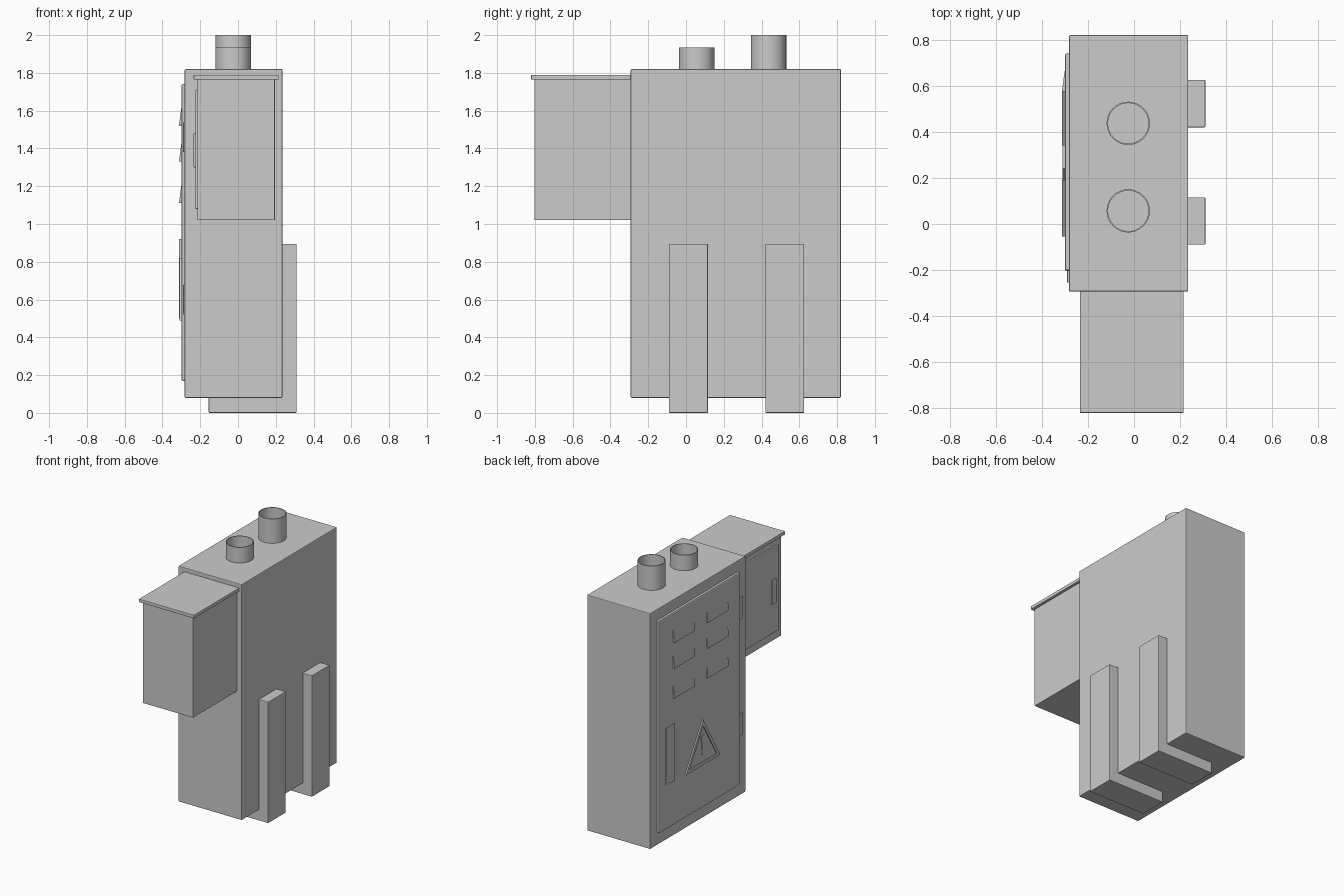
import bpy, bmesh, math
from mathutils import Vector

if "Cube" in bpy.data.objects:
    bpy.data.objects.remove(bpy.data.objects["Cube"])


def finish(name, bm, bevel=0.0, segments=2):
    bmesh.ops.recalc_face_normals(bm, faces=bm.faces)
    mesh = bpy.data.meshes.new(name)
    bm.to_mesh(mesh)
    bm.free()
    ob = bpy.data.objects.new(name, mesh)
    bpy.context.collection.objects.link(ob)
    if bevel:
        mod = ob.modifiers.new("bevel", 'BEVEL')
        mod.width, mod.segments = bevel, segments
        mod.limit_method = 'ANGLE'
    return ob


def prism(name, pts, axis, a, b, bevel=0.0):
    """Extrude a 2D outline along an axis from a to b."""
    place = {'x': lambda p: (a, p[0], p[1]),
             'y': lambda p: (p[0], a, p[1]),
             'z': lambda p: (p[0], p[1], a)}[axis]
    bm = bmesh.new()
    face = bm.faces.new([bm.verts.new(place(p)) for p in pts])
    ext = bmesh.ops.extrude_face_region(bm, geom=[face])
    move = Vector([b - a if c == axis else 0 for c in 'xyz'])
    bmesh.ops.translate(bm, vec=move,
                        verts=[g for g in ext['geom'] if isinstance(g, bmesh.types.BMVert)])
    return finish(name, bm, bevel)


def box(name, x, y, z, bevel=0.0):
    return prism(name, [(x[0], y[0]), (x[1], y[0]), (x[1], y[1]), (x[0], y[1])],
                 'z', z[0], z[1], bevel)


def lathe(name, profile, center, n=32):
    """Closed (radius, z) profile swept round a vertical axis."""
    bm = bmesh.new()
    rings = [[bm.verts.new((center[0] + r * math.cos(2 * math.pi * i / n),
                            center[1] + r * math.sin(2 * math.pi * i / n), z))
              for i in range(n)] for r, z in profile]
    for k, ring in enumerate(rings):
        nxt = rings[(k + 1) % len(rings)]
        for i in range(n):
            j = (i + 1) % n
            bm.faces.new((ring[i], ring[j], nxt[j], nxt[i]))
    ob = finish(name, bm)
    bpy.context.view_layer.objects.active = ob
    ob.select_set(True)
    bpy.ops.object.shade_smooth_by_angle()
    ob.select_set(False)
    return ob


# Main cabinet
box("cabinet_body", (-0.282, 0.235), (-0.293, 0.82), (0.08, 1.82), 0.005)

# Main door with softened rim
box("cabinet_door", (-0.30, -0.275), (-0.203, 0.74), (0.17, 1.74), 0.008)

# Door hinges
for i, z in enumerate((0.60, 1.46)):
    box(f"door_hinge_{i}", (-0.290, -0.275), (-0.255, -0.20), (z - 0.08, z + 0.08), 0.002)

# Sloped louvres: two columns of three, open toward the bottom
for c, (y0, y1) in enumerate(((0.34, 0.578), (-0.055, 0.19))):
    for r, z in enumerate((1.52, 1.33, 1.11)):
        prism(f"louvre_{c}_{r}", [(-0.295, z), (-0.313, z), (-0.300, z + 0.095), (-0.295, z + 0.095)],
              'y', y0, y1)

# Tapered door handle
prism("door_handle", [(-0.295, 0.575), (-0.313, 0.575), (-0.301, 0.665), (-0.295, 0.665)],
      'z', 0.50, 0.92)

# Warning triangle: raised rim around a thin plate
tri = [Vector((0.44, 0.49)), Vector((0.04, 0.49)), Vector((0.24, 0.82))]
mid = sum(tri, Vector((0, 0))) / 3
inner = [mid + (p - mid) * 0.80 for p in tri]
for i in range(3):
    j = (i + 1) % 3
    prism(f"warning_rim_{i}", [tri[i], tri[j], inner[j], inner[i]], 'x', -0.310, -0.295)
prism("warning_plate", inner, 'x', -0.303, -0.295)

# Warning pictogram: tapered bar and dot
prism("warning_bar", [(0.230, 0.605), (0.250, 0.605), (0.260, 0.705), (0.220, 0.705)],
      'x', -0.308, -0.300)
prism("warning_dot", [(0.24 + 0.015 * math.cos(t * math.pi / 6), 0.575 + 0.015 * math.sin(t * math.pi / 6))
                      for t in range(12)], 'x', -0.308, -0.300)

# Side box with overhanging lid, door and handle
box("side_box", (-0.215, 0.195), (-0.803, -0.288), (1.02, 1.77), 0.003)
box("side_box_lid", (-0.235, 0.215), (-0.82, -0.288), (1.765, 1.79), 0.003)
box("side_box_door", (-0.226, -0.21), (-0.76, -0.335), (1.08, 1.71), 0.005)
box("side_box_handle", (-0.235, -0.22), (-0.72, -0.675), (1.30, 1.48), 0.002)

# Open pipe stubs on the roof
for i, (y, top) in enumerate(((0.057, 1.935), (0.437, 2.0))):
    lathe(f"roof_pipe_{i}", [(0.094, 1.81), (0.094, top), (0.088, top), (0.088, 1.81)], (-0.025, y))

# L-shaped support brackets under and behind the cabinet
ell = [(-0.155, 0), (0.31, 0), (0.31, 0.895), (0.232, 0.895), (0.232, 0.083), (-0.155, 0.083)]
for i, y in enumerate((-0.09, 0.42)):
    prism(f"support_bracket_{i}", ell, 'y', y, y + 0.206, 0.004)
